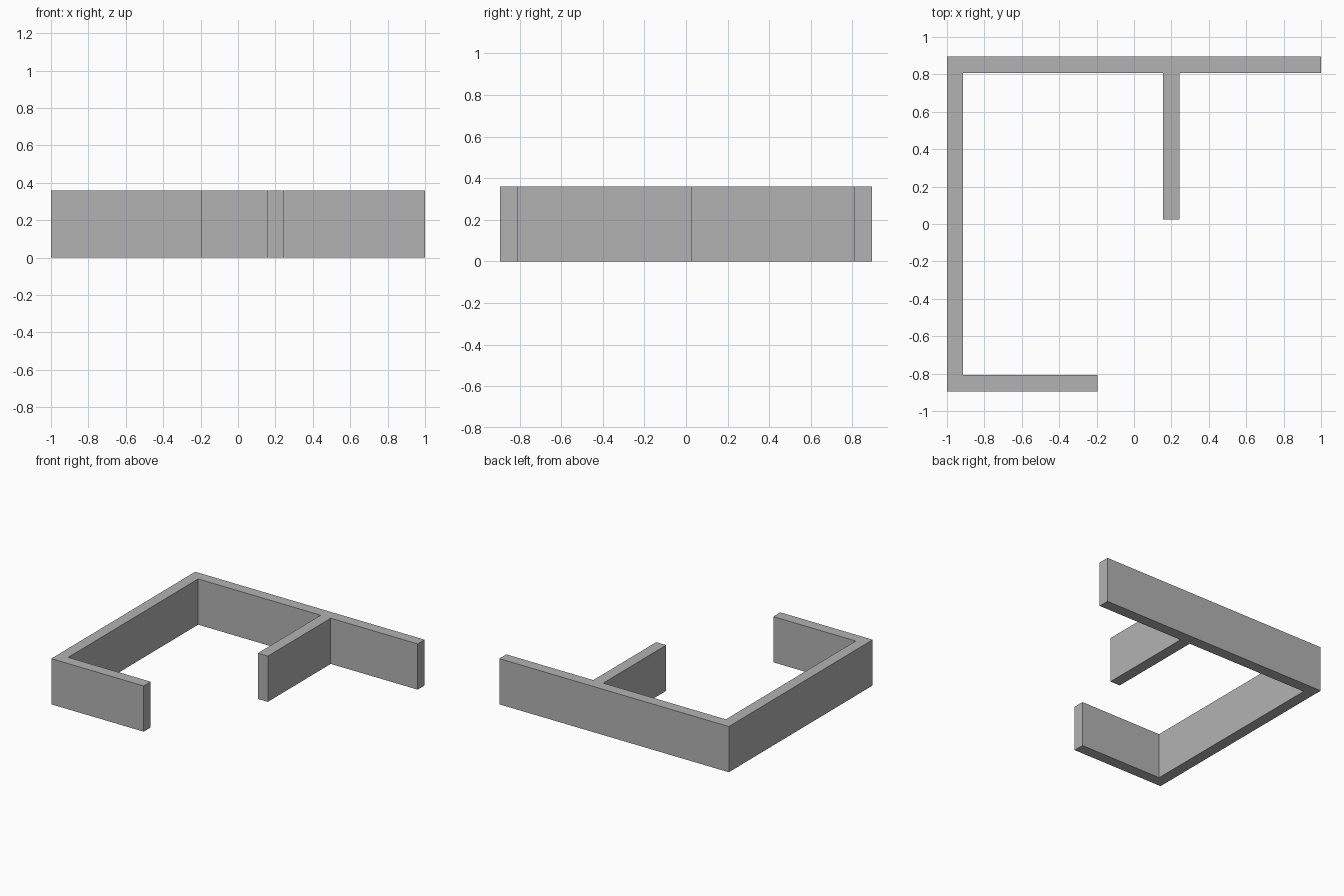
import bpy
import bmesh

if "Cube" in bpy.data.objects:
    bpy.data.objects.remove(bpy.data.objects["Cube"], do_unlink=True)

HEIGHT = 0.36
THICK = 0.087
X, Y = 1.0, 0.895            # outer half sizes
FRONT_END = -0.195           # free end of the short front wall
PART_X, PART_END = 0.155, 0.025  # partition side and free end

# Wall material
grey = bpy.data.materials.new("wall grey")
grey.use_nodes = True
colour = (0.45, 0.45, 0.45, 1)
grey.diffuse_color = colour
grey.node_tree.nodes["Principled BSDF"].inputs["Base Color"].default_value = colour

# Floor plan outline, anticlockwise from the front right corner
inner_y = Y - THICK
plan = [
    (-X, -Y), (FRONT_END, -Y), (FRONT_END, -inner_y), (-X + THICK, -inner_y),
    (-X + THICK, inner_y), (PART_X, inner_y),
    (PART_X, PART_END), (PART_X + THICK, PART_END), (PART_X + THICK, inner_y),
    (X, inner_y), (X, Y), (-X, Y),
]

# Raise the plan into one continuous solid wall
bm = bmesh.new()
base = bm.faces.new([bm.verts.new((x, y, 0)) for x, y in plan])
raised = bmesh.ops.extrude_face_region(bm, geom=[base], use_keep_orig=True)
top = [v for v in raised["geom"] if isinstance(v, bmesh.types.BMVert)]
bmesh.ops.translate(bm, verts=top, vec=(0, 0, HEIGHT))
bmesh.ops.recalc_face_normals(bm, faces=bm.faces)

mesh = bpy.data.meshes.new("walls")
bm.to_mesh(mesh)
bm.free()
mesh.materials.append(grey)
walls = bpy.data.objects.new("walls", mesh)
bpy.context.collection.objects.link(walls)
